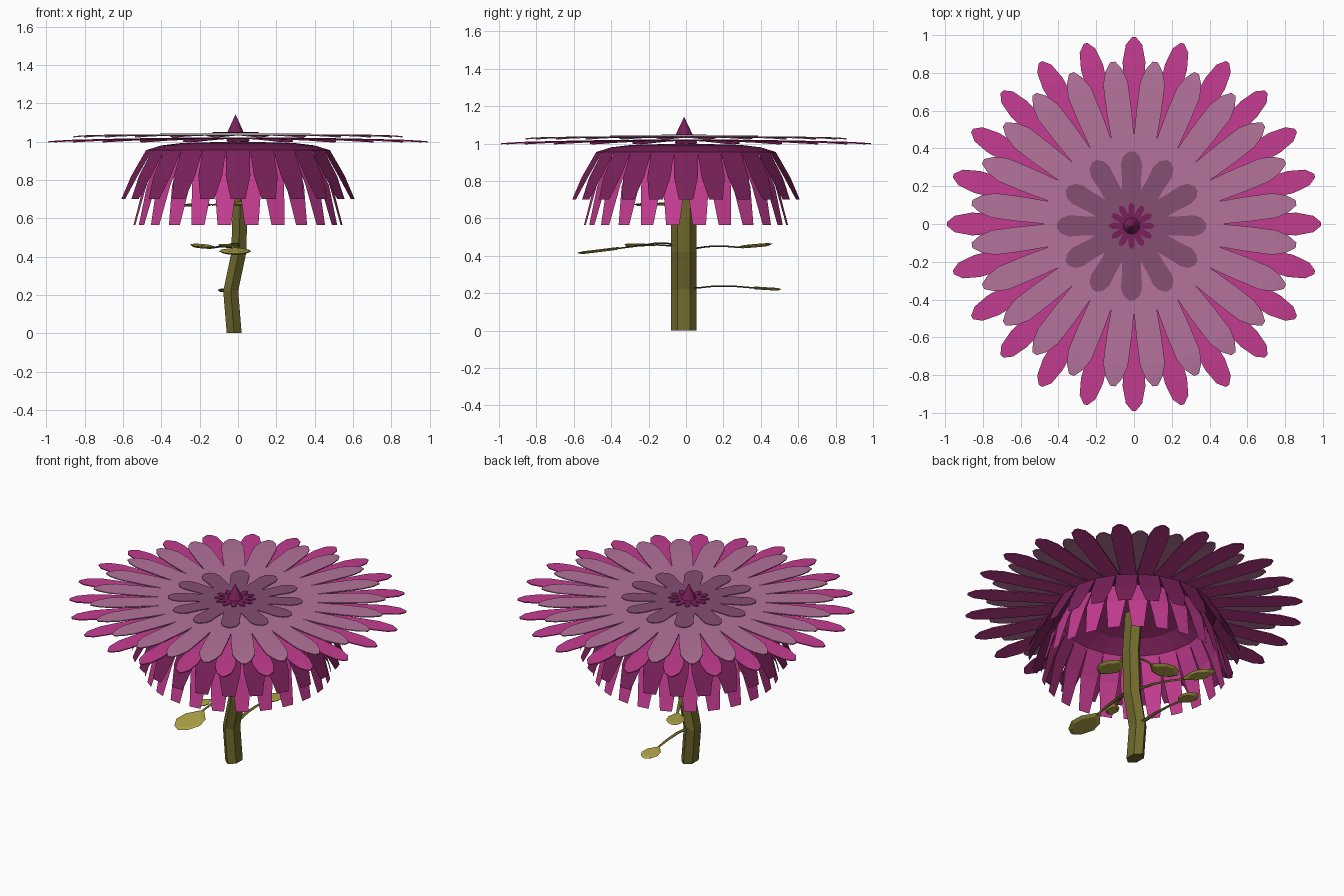
import bpy, bmesh, math
from mathutils import Vector, Matrix

if "Cube" in bpy.data.objects:
    bpy.data.objects.remove(bpy.data.objects["Cube"])


def material(name, rgb):
    m = bpy.data.materials.new(name)
    m.diffuse_color = (*rgb, 1)
    m.use_nodes = True
    m.node_tree.nodes["Principled BSDF"].inputs["Base Color"].default_value = m.diffuse_color
    return m


MAGENTA = material("magenta", (0.55, 0.045, 0.28))
PINK = material("pink", (0.46, 0.17, 0.33))
MAUVE = material("mauve", (0.24, 0.077, 0.17))
PLUM = material("plum", (0.19, 0.015, 0.10))
STEM = material("stem_green", (0.16, 0.14, 0.025))
LEAF = material("leaf_green", (0.45, 0.39, 0.065))


def finish(bm, name, mat, solid=0):
    bmesh.ops.remove_doubles(bm, verts=bm.verts, dist=0.0008)
    bmesh.ops.recalc_face_normals(bm, faces=bm.faces)
    me = bpy.data.meshes.new(name)
    bm.to_mesh(me)
    bm.free()
    me.materials.append(mat)
    ob = bpy.data.objects.new(name, me)
    bpy.context.collection.objects.link(ob)
    if solid:
        md = ob.modifiers.new("thickness", 'SOLIDIFY')
        md.thickness = solid
        md.offset = -1
    return ob


def petal_ring(name, profile, count, mat, phase=0.0, solid=0, center=(0, 0)):
    """Ring of petals; profile rows are (radius, half width, height)."""
    bm = bmesh.new()
    for i in range(count):
        a = math.pi / 2 + (i + phase) * math.tau / count
        d, s = Vector((math.cos(a), math.sin(a), 0)), Vector((-math.sin(a), math.cos(a), 0))
        prev = None
        for r, w, z in profile:
            p = d * r + Vector((center[0], center[1], z))
            row = [bm.verts.new(p - s * w), bm.verts.new(p + s * w)]
            if prev:
                bm.faces.new((prev[0], row[0], row[1], prev[1]))
            prev = row
    return finish(bm, name, mat, solid)


def touch(r, n):
    # half width at which neighbouring petals just meet
    return r * math.tan(math.pi / n)


MID = (-0.013, -0.01)

# Flat upper petal layers
petal_ring("outer_petals", [(.02, touch(.02, 24), 1.022), (.36, touch(.36, 24), 1.02),
                            (.6, .053, 1.016), (.86, .060, 1.01), (.95, .043, 1.005),
                            (.99, .010, 1.002)], 24, MAGENTA, 0, .006)
petal_ring("pink_petals", [(.02, touch(.02, 24), 1.038), (.46, touch(.46, 24), 1.037),
                           (.6, .066, 1.037), (.75, .066, 1.035), (.82, .045, 1.032),
                           (.865, .014, 1.028)], 24, PINK, .5, .006)
petal_ring("inner_petals", [(.02, touch(.02, 12), 1.043), (.19, touch(.19, 12), 1.043),
                            (.25, .051, 1.043), (.33, .056, 1.043), (.37, .043, 1.043),
                            (.395, .014, 1.043)], 12, MAUVE, 0, .004, MID)
petal_ring("center_petals", [(.01, touch(.01, 12), 1.049), (.06, touch(.06, 12), 1.049),
                             (.10, .017, 1.049), (.12, .007, 1.049)], 12, PLUM, 0, .004, MID)

# Drooping petal skirts
petal_ring("upper_skirt", [(.03, touch(.03, 24), 1.0), (.3, touch(.3, 24), .992),
                           (.40, touch(.40, 24), .98), (.48, touch(.48, 24), .955),
                           (.56, .064, .82), (.62, .038, .70)], 24, PLUM, 0)
petal_ring("lower_skirt", [(.03, touch(.03, 24), .975), (.3, touch(.3, 24), .965),
                           (.42, touch(.42, 24), .92), (.49, .058, .77),
                           (.545, .036, .565)], 24, MAGENTA, .5)

# Pointed centre
bm = bmesh.new()
bmesh.ops.create_cone(bm, cap_ends=True, segments=10, radius1=.045, radius2=0, depth=.095,
                      matrix=Matrix.Translation((*MID, 1.0955)))
finish(bm, "center_cone", PLUM)


def tube(name, path, rx, ry, sides, mat):
    """Tube made of horizontal rings along an upright path."""
    bm = bmesh.new()
    rings = []
    for p in path:
        rings.append([bm.verts.new((p[0] + rx * math.sin(k * math.tau / sides),
                                    p[1] + ry * math.cos(k * math.tau / sides), p[2]))
                      for k in range(sides)])
    for a, b in zip(rings, rings[1:]):
        for k in range(sides):
            j = (k + 1) % sides
            bm.faces.new((a[k], a[j], b[j], b[k]))
    bm.faces.new(rings[0])
    bm.faces.new(rings[-1])
    return finish(bm, name, mat)


# Crooked stem
tube("stem", [(-.02, -.012, 0), (-.038, -.012, .22), (.004, -.012, .42),
              (.012, -.012, .70), (-.01, -.012, .99)], .045, .067, 6, STEM)


def leaf(name, start, base, tip, width, mat=LEAF):
    """Stalk from start to base, then a faceted blade from base to tip."""
    start, base, tip = Vector(start), Vector(base), Vector(tip)
    # stalk: thin arched triangular bar
    bm = bmesh.new()
    side = Vector((-(base - start).y, (base - start).x, 0)).normalized()
    rings = []
    for t in (0, .35, .7, 1.05):
        p = start.lerp(base, t) + Vector((0, 0, .012 * math.sin(math.pi * min(t, 1))))
        w = .016 - .008 * t
        rings.append([bm.verts.new(p + side * w), bm.verts.new(p - side * w),
                      bm.verts.new(p - Vector((0, 0, .008)))])
    for a, b in zip(rings, rings[1:]):
        for k in range(3):
            j = (k + 1) % 3
            bm.faces.new((a[k], a[j], b[j], b[k]))
    finish(bm, name + "_stalk", STEM)
    # blade: eight-sided outline with raised inset top and shallow underside
    bm = bmesh.new()
    d = tip - base
    side = Vector((-d.y, d.x, 0)).normalized() * width / 2
    mid = (base + tip) / 2
    outline = [(-.5, .15), (-.2, .85), (.1, 1), (.38, .6), (.5, .1)]
    pts = outline + [(u, -v) for u, v in reversed(outline)]

    def ring(scale, dz):
        return [bm.verts.new(mid + d * u * scale + side * v * scale + Vector((0, 0, dz)))
                for u, v in pts]
    low, rim, top = ring(.75, -.010), ring(1, 0), ring(.75, .005)
    for a, b in ((low, rim), (rim, top)):
        for k in range(len(pts)):
            j = (k + 1) % len(pts)
            bm.faces.new((a[k], a[j], b[j], b[k]))
    bm.faces.new(low)
    bm.faces.new(top)
    finish(bm, name, mat)


# Leaves on stalks, including two tucked under the flower
leaf("front_leaf", (0, -.05, .455), (-.015, -.34, .445), (-.015, -.585, .415), .17)
leaf("small_front_leaf", (0, -.05, .46), (-.04, -.21, .462), (-.085, -.33, .46), .08)
leaf("back_left_leaf", (0, .03, .44), (-.135, .28, .448), (-.235, .46, .465), .11)
leaf("low_back_leaf", (-.035, .04, .23), (-.05, .35, .232), (-.055, .51, .222), .11)
leaf("hidden_left_leaf", (0, -.01, .67), (-.13, 0, .672), (-.33, 0, .67), .15)
leaf("hidden_front_leaf", (.01, -.05, .68), (.02, -.09, .68), (.03, -.28, .675), .15)
